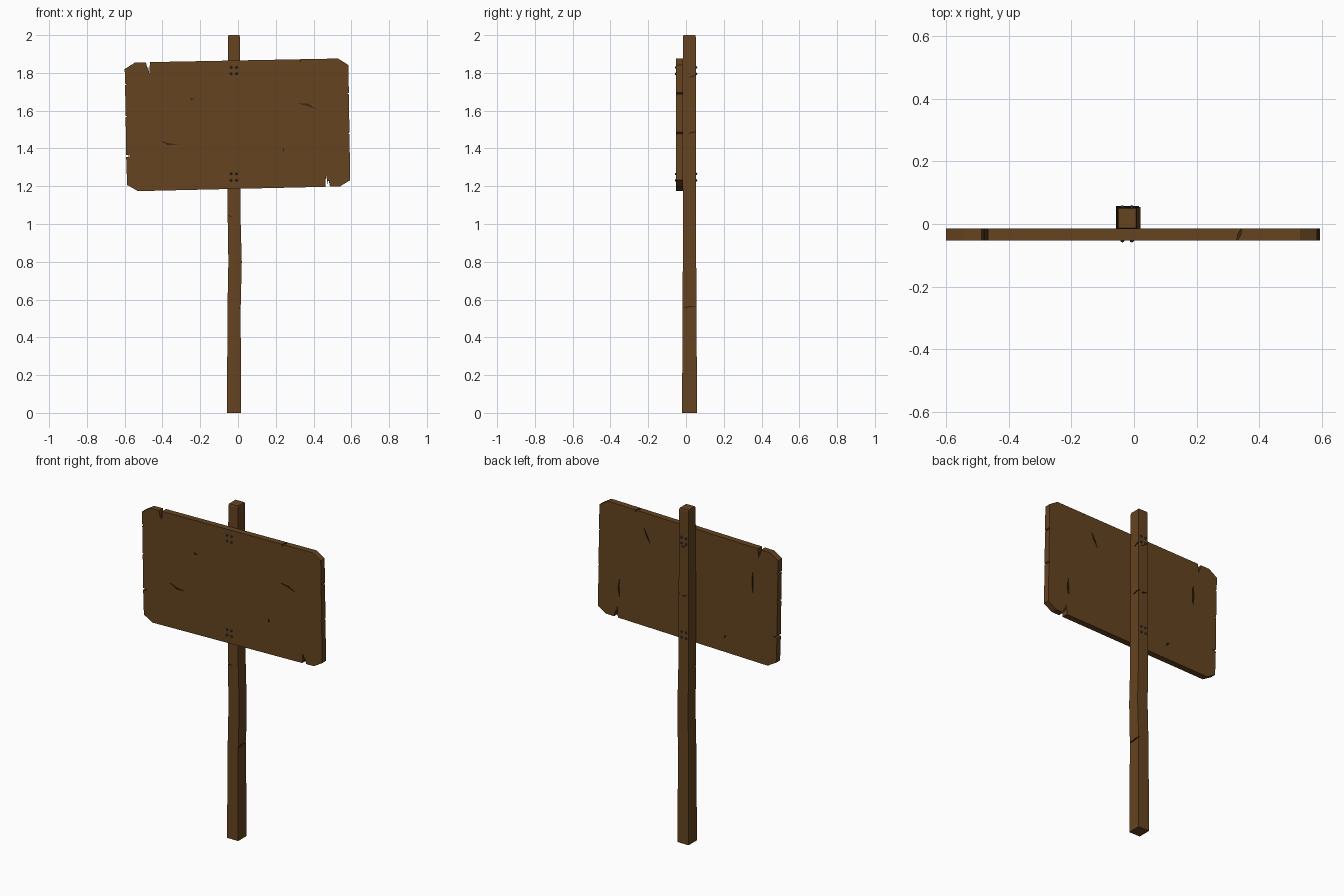
import bpy, bmesh, math
from mathutils import Vector

if "Cube" in bpy.data.objects:
    bpy.data.objects.remove(bpy.data.objects["Cube"])


def material(name, rgb):
    m = bpy.data.materials.new(name)
    m.diffuse_color = (*rgb, 1)
    m.use_nodes = True
    m.node_tree.nodes["Principled BSDF"].inputs["Base Color"].default_value = m.diffuse_color
    return m


wood = material("wood", (0.130, 0.056, 0.015))
dark_wood = material("crack_wood", (0.045, 0.019, 0.006))
iron = material("iron", (0.04, 0.045, 0.06))


def finish(name, bm, mat):
    bmesh.ops.recalc_face_normals(bm, faces=bm.faces)
    me = bpy.data.meshes.new(name)
    bm.to_mesh(me)
    bm.free()
    me.materials.append(mat)
    ob = bpy.data.objects.new(name, me)
    bpy.context.collection.objects.link(ob)
    return ob


def prism(bm, points, vec):
    a = [bm.verts.new(p) for p in points]
    b = [bm.verts.new(Vector(p) + Vector(vec)) for p in points]
    n = len(a)
    bm.faces.new(a)
    bm.faces.new(b[::-1])
    for i in range(n):
        bm.faces.new((a[i], b[i], b[(i + 1) % n], a[(i + 1) % n]))


def crack(a, m, b, w):
    """Thin bent sliver through three 2D points."""
    a, m, b = Vector(a), Vector(m), Vector(b)
    d = (b - a).normalized()
    n = Vector((-d.y, d.x)) * w
    return [a, m + n, b, m - n]


def carve(ob, cutter_bm):
    cutter = finish(ob.name + "_cutter", cutter_bm, dark_wood)
    cutter.hide_render = True
    mod = ob.modifiers.new("cracks", 'BOOLEAN')
    mod.operation = 'DIFFERENCE'
    mod.solver = 'EXACT'
    mod.material_mode = 'TRANSFER'
    mod.object = cutter
    bpy.context.view_layer.objects.active = ob
    bpy.ops.object.modifier_apply(modifier=mod.name)
    bpy.data.objects.remove(cutter)


# Post: square rings (z, x0, x1, y0, y1), slightly crooked
rings = [(0, -.058, .016, -.021, .058), (.55, -.056, .014, -.018, .056),
         (.80, -.051, .020, -.017, .054), (1.05, -.055, .013, -.017, .054),
         (1.30, -.055, .012, -.017, .053), (1.99, -.053, .010, -.016, .052),
         (2.0, -.050, .007, -.013, .049)]
bm = bmesh.new()
prev = None
for z, x0, x1, y0, y1 in rings:
    ring = [bm.verts.new(p) for p in ((x0, y0, z), (x1, y0, z), (x1, y1, z), (x0, y1, z))]
    if prev:
        for i in range(4):
            j = (i + 1) % 4
            bm.faces.new((prev[i], prev[j], ring[j], ring[i]))
    else:
        bm.faces.new(ring[::-1])
    prev = ring
bm.faces.new(prev)
post = finish("post", bm, wood)

# Cracks across the post
cut = bmesh.new()
for a, m, b in (((-.03, .555), (.02, .562), (.07, .566)),
                ((.005, 1.478), (.03, 1.484), (.065, 1.49)),
                ((.015, 1.775), (.035, 1.782), (.065, 1.795))):
    prism(cut, [(.007, u, v) for u, v in crack(a, m, b, .005)], (.03, 0, 0))
for a, m, b in (((-.04, 1.79), (-.02, 1.776), (-.005, 1.775)),
                ((-.045, 1.49), (-.025, 1.483), (-.01, 1.482))):
    prism(cut, [(u, .047, v) for u, v in crack(a, m, b, .004)], (0, .03, 0))
prism(cut, [(u, -.03, v) for u, v in crack((-.07, 1.04), (-.045, 1.043), (-.028, 1.037), .004)],
      (0, .018, 0))
carve(post, cut)

# Board: clipped-corner outline with splits along the rim
outline = [(-.60, 1.82), (-.545, 1.855), (-.487, 1.856), (-.479, 1.815), (-.477, 1.84),
           (-.470, 1.798), (-.466, 1.857), (.53, 1.876), (.584, 1.842),
           (.587, 1.695), (.579, 1.69), (.587, 1.685), (.590, 1.486), (.583, 1.48), (.590, 1.476),
           (.594, 1.232), (.54, 1.199), (.487, 1.198), (.479, 1.235), (.475, 1.212),
           (.466, 1.262), (.462, 1.197), (-.53, 1.174), (-.587, 1.207),
           (-.592, 1.354), (-.566, 1.36), (-.592, 1.366), (-.595, 1.564), (-.587, 1.57),
           (-.595, 1.574), (-.598, 1.735), (-.588, 1.74), (-.598, 1.745)]
bm = bmesh.new()
prism(bm, [(x, -.052, z) for x, z in outline], (0, .037, 0))
board = finish("sign_board", bm, wood)

# Cracks on the board's front, back and top edge
front = (((-.415, 1.442), (-.37, 1.423), (-.32, 1.419), .006),
         ((.315, 1.638), (.37, 1.631), (.415, 1.607), .006),
         ((-.256, 1.668), (-.245, 1.66), (-.23, 1.664), .006),
         ((.242, 1.405), (.240, 1.392), (.243, 1.378), .004))
back = (((.29, 1.78), (.27, 1.74), (.245, 1.69), .005),
        ((.452, 1.43), (.455, 1.375), (.45, 1.31), .006),
        ((-.43, 1.72), (-.433, 1.65), (-.43, 1.57), .006),
        ((-.26, 1.285), (-.25, 1.275), (-.24, 1.26), .005))
cut = bmesh.new()
for c in front:
    prism(cut, [(u, -.07, v) for u, v in crack(*c)], (0, .024, 0))
for c in back:
    prism(cut, [(u, -.021, v) for u, v in crack(*c)], (0, .024, 0))
prism(cut, [(u, v, 1.859) for u, v in crack((.328, -.056), (.336, -.034), (.346, -.011), .005)],
      (0, 0, .05))
carve(board, cut)

# Nails: groups of four, on the front of the board and the back of the post
bm = bmesh.new()
for y in (-.052, .053):
    for zc in (1.812, 1.248):
        for dx in (-.015, .015):
            for dz in (-.017, .017):
                r = bmesh.ops.create_uvsphere(bm, u_segments=8, v_segments=4, radius=.007)
                bmesh.ops.translate(bm, verts=r["verts"], vec=(-.022 + dx, y, zc + dz))
finish("nails", bm, iron)
